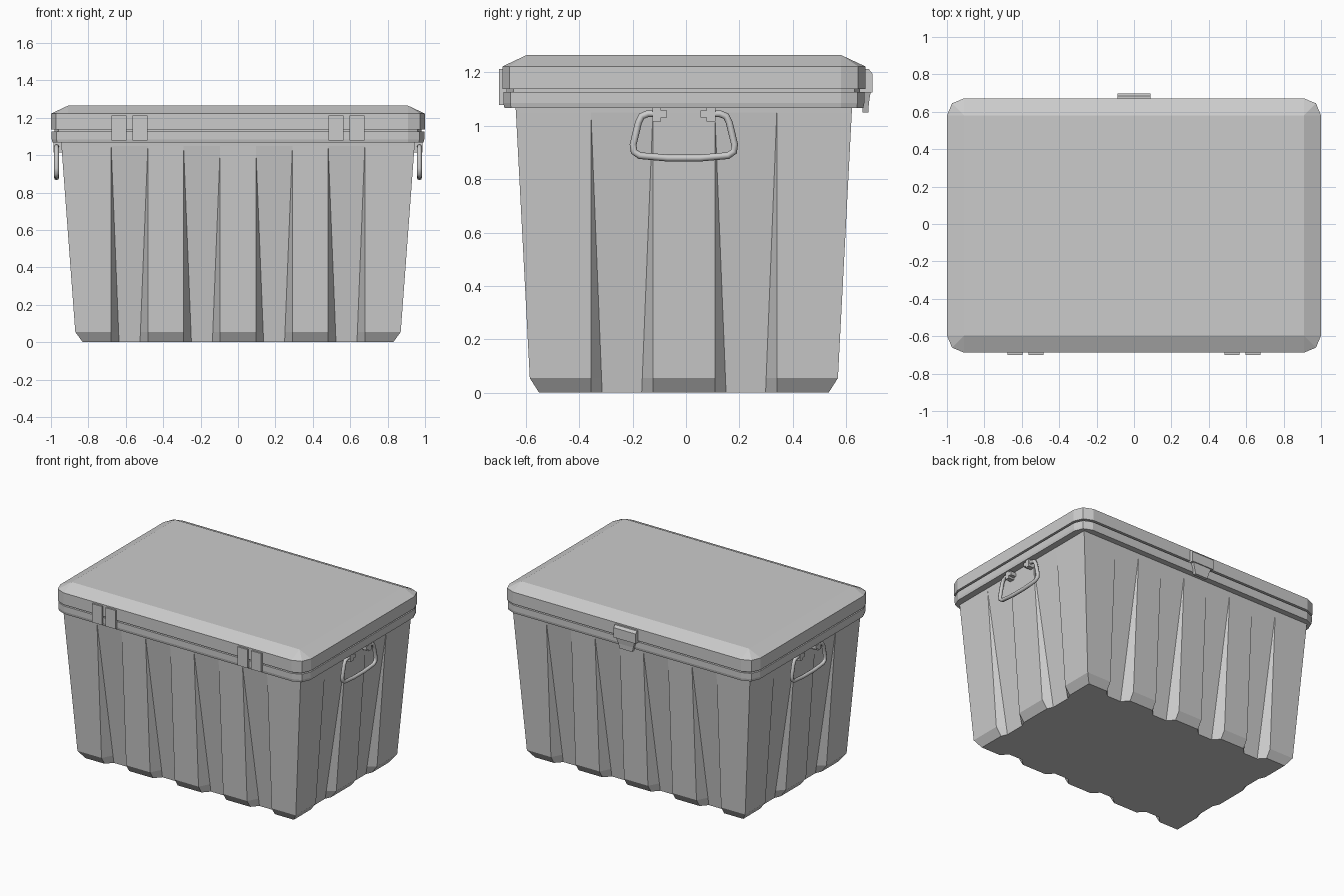
import bpy, bmesh, math
from mathutils import Vector

if "Cube" in bpy.data.objects:
    bpy.data.objects.remove(bpy.data.objects["Cube"])

CY = -0.008  # body and lid sit slightly toward the front


def loft(name, rings):
    """Skin a stack of equal-length point rings and cap both ends."""
    bm = bmesh.new()
    vs = [[bm.verts.new(p) for p in r] for r in rings]
    n = len(rings[0])
    for a, b in zip(vs, vs[1:]):
        for i in range(n):
            j = (i + 1) % n
            bm.faces.new((a[i], a[j], b[j], b[i]))
    bm.faces.new(vs[0][::-1])
    bm.faces.new(vs[-1])
    bmesh.ops.remove_doubles(bm, verts=bm.verts, dist=0.0003)
    bmesh.ops.recalc_face_normals(bm, faces=bm.faces)
    me = bpy.data.meshes.new(name)
    bm.to_mesh(me)
    bm.free()
    ob = bpy.data.objects.new(name, me)
    bpy.context.collection.objects.link(ob)
    return ob


def box(name, x, y, z):
    return loft(name, [[(x[0], y[0], h), (x[1], y[0], h), (x[1], y[1], h), (x[0], y[1], h)] for h in z])


# Tapered tub with grooves that fade out towards the rim
TOP = 1.05


def tub_ring(z, hx, hy):
    t = max(0, 1 - z / TOP)
    pts = []
    for k in range(4):
        u = Vector((round(math.cos(k * math.pi / 2)), round(math.sin(k * math.pi / 2)), 0))
        n = Vector((u.y, -u.x, 0))
        long_side = k % 2 == 0
        length, out = (hx, hy) if long_side else (hy, hx)
        centres = (-0.58, -0.193, 0.193, 0.58) if long_side else (-0.232, 0.232)
        w = 0.098 if long_side else 0.116
        # straight inner groove face, from the wall at the top to inside the floor edge
        wall = (0.629 if long_side else 0.944)
        inner = out if t == 0 else wall - 0.133 * t
        row = [(-length, out)]
        for c in centres:
            row += [(c - w, out), (c - w + 0.042 * t, inner), (c + w - 0.042 * t, inner), (c + w, out)]
        pts += [u * a + n * d + Vector((0, CY, z)) for a, d in row]
    return pts


loft("tub", [tub_ring(0, 0.83, 0.542), tub_ring(0.055, 0.87, 0.577),
             tub_ring(TOP, 0.944, 0.629), tub_ring(1.08, 0.946, 0.631)])


# Rim, seal and lid as rounded rectangles with two-segment corners
def round_ring(z, inset):
    r = 0.092 - inset
    pts = []
    for sx, sy, a0 in ((1, -1, -90), (1, 1, 0), (-1, 1, 90), (-1, -1, 180)):
        for a in (0, 45, 90):
            ang = math.radians(a0 + a)
            pts.append((sx * 0.908 + r * math.cos(ang), CY + sy * 0.588 + r * math.sin(ang), z))
    return pts


def slab(name, levels):
    return loft(name, [round_ring(z, i) for z, i in levels])


slab("rim", [(1.067, 0.008), (1.085, 0.004), (1.126, 0.004)])
slab("seal", [(1.12, 0.02), (1.145, 0.02)])
slab("lid", [(1.137, 0.0), (1.222, 0.0), (1.265, 0.092)])

# Hinge plates on the front
for s in (-1, 1):
    for c in (0.525, 0.635):
        x = (s * c - 0.04, s * c + 0.04)
        box("hinge_leaf", x, (-0.70, -0.67), (1.078, 1.212))

# Latch at the back: a chamfered block and a tapered tab
loft("latch_block", [[(-a, 0.65, z), (a, 0.65, z), (a, y, z), (-a, y, z)]
                     for z, a, y in ((1.125, 0.088, 0.698), (1.195, 0.088, 0.698), (1.212, 0.088, 0.685))])
loft("latch_tab", [[(-a, y - 0.022, z), (a, y - 0.022, z), (a, y, z), (-a, y, z)]
                   for z, a, y in ((1.05, 0.05, 0.683), (1.085, 0.06, 0.685), (1.13, 0.075, 0.692))])

# Wire handles and their hooks, one on each end
half = [(0.085, 1.045), (0.135, 1.045), (0.158, 1.036), (0.17, 1.012), (0.19, 0.93),
        (0.187, 0.903), (0.165, 0.888), (0.06, 0.879)]
path = [(-y, z) for y, z in half] + half[::-1]
for s in (-1, 1):
    cu = bpy.data.curves.new("handle", 'CURVE')
    cu.dimensions = '3D'
    cu.bevel_depth = 0.013
    cu.bevel_resolution = 2
    cu.use_fill_caps = True
    sp = cu.splines.new('POLY')
    sp.points.add(len(path) - 1)
    for p, (y, z) in zip(sp.points, path):
        p.co = (s * 0.97, y + CY, z, 1)
    ob = bpy.data.objects.new("handle", cu)
    bpy.context.collection.objects.link(ob)
    bpy.ops.object.select_all(action='DESELECT')
    ob.select_set(True)
    bpy.context.view_layer.objects.active = ob
    bpy.ops.object.convert(target='MESH')
    bpy.ops.object.shade_smooth_by_angle(angle=math.radians(50))
    xs = sorted((s * 0.935, s * 0.986))
    for e in (-1, 1):
        ys = sorted((CY + e * 0.085, CY + e * 0.118))
        box("handle_hook", xs, ys, (1.015, 1.03))
        box("handle_hook_stem", xs, ys, (1.03, 1.07))
        box("handle_hook_tip", xs, sorted((CY + e * 0.063, CY + e * 0.085)), (1.03, 1.057))
